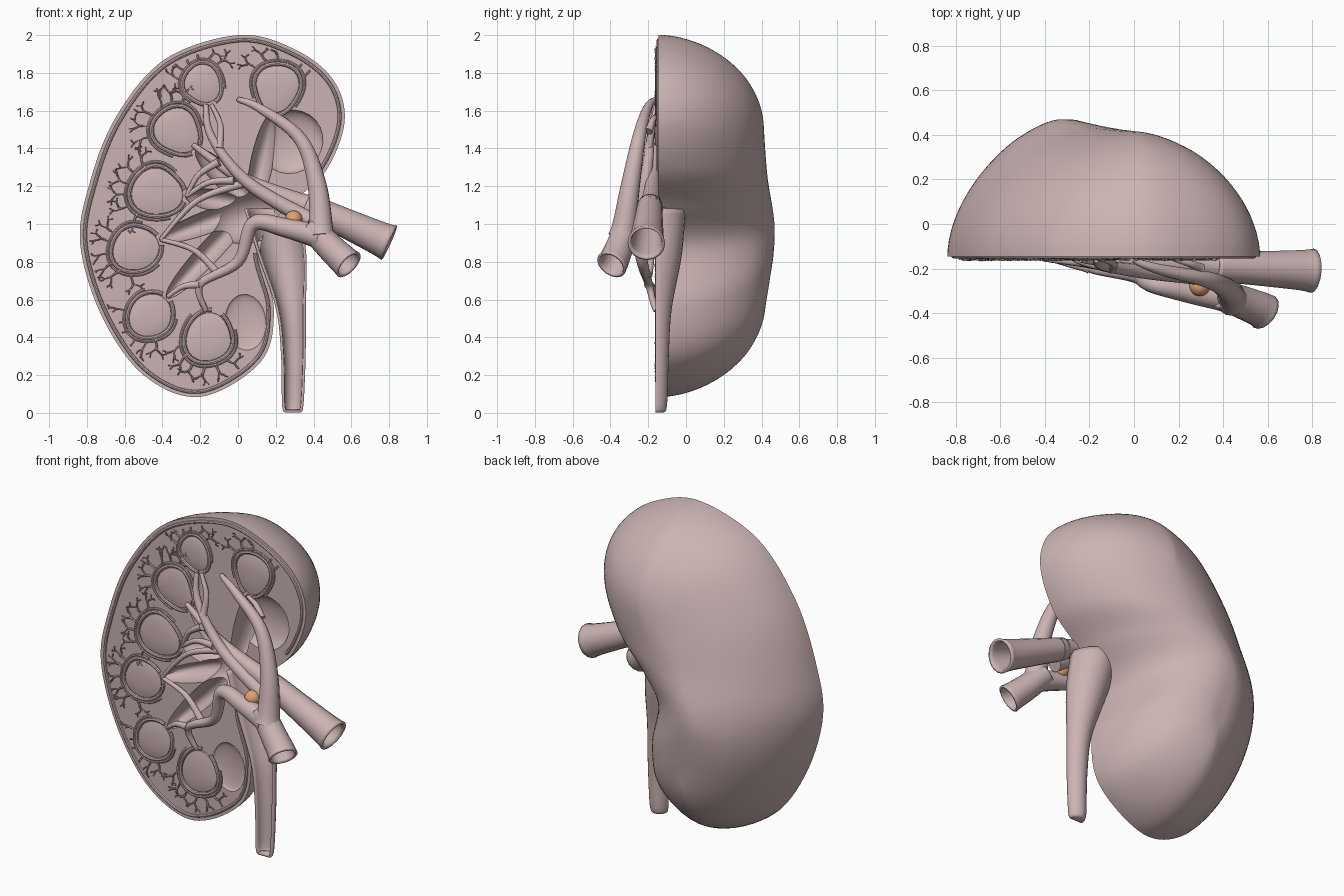
import bpy, bmesh, math, random
from mathutils import Vector

if "Cube" in bpy.data.objects:
    bpy.data.objects.remove(bpy.data.objects["Cube"])

random.seed(4)
FACE = -0.145          # y of the cut face
HILUM = Vector((.08, 1.1))
flesh = bpy.data.materials.new("flesh")
flesh.diffuse_color = (0.60, 0.45, 0.45, 1)
flesh.use_nodes = True
flesh.node_tree.nodes["Principled BSDF"].inputs["Base Color"].default_value = flesh.diffuse_color
orange = bpy.data.materials.new("orange")
orange.diffuse_color = (0.75, 0.36, 0.16, 1)
orange.use_nodes = True
orange.node_tree.nodes["Principled BSDF"].inputs["Base Color"].default_value = orange.diffuse_color


def spline(pts, n=6, closed=False):
    """Catmull-Rom sampling of tuples of any size."""
    P = [Vector(p) for p in pts]
    k, out = len(P), []
    for i in range(k if closed else k - 1):
        a, b, c, d = (P[j % k] if closed else P[min(max(j, 0), k - 1)] for j in range(i - 1, i + 3))
        for t in (s / n for s in range(n)):
            out.append(0.5 * (2 * b + (c - a) * t + (2 * a - 5 * b + 4 * c - d) * t * t
                              + (3 * b - a - 3 * c + d) * t ** 3))
    return out if closed else out + [P[-1]]


def smooth(ob, angle=40):
    bpy.ops.object.select_all(action='DESELECT')
    ob.select_set(True)
    bpy.context.view_layer.objects.active = ob
    bpy.ops.object.shade_smooth_by_angle(angle=math.radians(angle))


def finish(name, bm, mat=flesh):
    bmesh.ops.recalc_face_normals(bm, faces=bm.faces[:])
    me = bpy.data.meshes.new(name)
    bm.to_mesh(me)
    bm.free()
    ob = bpy.data.objects.new(name, me)
    bpy.context.collection.objects.link(ob)
    me.materials.append(mat)
    smooth(ob)
    return ob


def bridge(bm, loops, closed=True):
    """Quads between successive vertex loops."""
    n = len(loops[0])
    for a, b in zip(loops, loops[1:]):
        for i in range(n if closed else n - 1):
            j = (i + 1) % n
            bm.faces.new((a[i], a[j], b[j], b[i]))


def add_wall(ob, thickness, offset):
    m = ob.modifiers.new("wall", 'SOLIDIFY')
    m.thickness, m.offset = thickness, offset


def tubes(name, paths, res=3, caps=True):
    """Tapered tubes through lists of (x, y, z, radius)."""
    cu = bpy.data.curves.new(name, 'CURVE')
    cu.dimensions = '3D'
    cu.bevel_depth, cu.bevel_resolution, cu.use_fill_caps = 1, res, caps
    for path in paths:
        sp = cu.splines.new('POLY')
        sp.points.add(len(path) - 1)
        for p, q in zip(sp.points, path):
            p.co, p.radius = (q[0], q[1], q[2], 1), q[3]
    ob = bpy.data.objects.new(name, cu)
    bpy.context.collection.objects.link(ob)
    bpy.ops.object.select_all(action='DESELECT')
    ob.select_set(True)
    bpy.context.view_layer.objects.active = ob
    bpy.ops.object.convert(target='MESH')
    ob = bpy.context.object
    ob.data.materials.clear()
    ob.data.materials.append(flesh)
    smooth(ob)
    return ob


# kidney body: outline shrunk onto a curved spine to form the domed back
outline = spline([(0, 2), (.29, 1.93), (.5, 1.77), (.565, 1.55), (.47, 1.29), (.28, 1.1),
                  (.12, .88), (.19, .55), (.12, .27), (-.2, .085), (-.5, .2), (-.72, .51),
                  (-.835, .89), (-.79, 1.2), (-.65, 1.56), (-.39, 1.87)], 9, True)
spine = spline([(-.26, .6, .57), (-.32, .95, .62), (-.17, 1.25, .58), (.03, 1.5, .56)], 20)
bm = bmesh.new()
rings = []
for k in range(22):
    t = math.pi / 2 * k / 22
    ring = []
    for p in outline:
        u = min(max((p.y - .085) / 1.915, 0), .9999) * (len(spine) - 1)
        m = spine[int(u)].lerp(spine[int(u) + 1], u % 1)
        taper = 1 + .5 * max(0, m.x - p.x)
        q = Vector((m.x, m.y)).lerp(p, math.cos(t) ** taper)
        ring.append(bm.verts.new((q.x, FACE + m.z * math.sin(t) ** 1.1, q.y)))
    rings.append(ring)
bridge(bm, rings)
bm.faces.new(rings[0])
# close the crest by zipping the two sides of the last ring together
last, n = rings[-1], len(outline)
low = min(range(n), key=lambda i: outline[i].y)
i, j = 0, 0
while i - j < n:
    a, b = last[i % n], last[j % n]
    step_i = i < low and (j <= low - n or outline[(i + 1) % n].y > outline[(j - 1) % n].y)
    c = last[(i + 1) % n] if step_i else last[(j - 1) % n]
    if len({a, b, c}) == 3:
        bm.faces.new((a, b, c))
    i, j = (i + 1, j) if step_i else (i, j - 1)
crest = [v for r in rings[15:] for v in r]
for _ in range(6):
    bmesh.ops.smooth_vert(bm, verts=crest, factor=.5, use_axis_x=False, use_axis_y=True,
                          use_axis_z=False)
body = finish("kidney_body", bm)

# pyramid positions: (x, z, radius)
pyramids = [(-.19, 1.75, .095), (.21, 1.73, .115), (-.33, 1.5, .115), (-.44, 1.17, .125),
            (-.55, .865, .115), (-.47, .51, .11), (-.16, .39, .12)]


def edge(i, a, s):
    """Point on teardrop i at angle a from its tip, which aims at the hilum."""
    x, z, r = pyramids[i]
    c = Vector((x, z))
    d = (HILUM - c).normalized()
    r *= s * (1 + .22 * max(0, math.cos(a)) ** 4 + .04 * math.sin(3 * a + i))
    return c + (d * math.cos(a) + Vector((-d.y, d.x)) * math.sin(a)) * r


# hollows: pelvis, smooth upper and lower lobes, then a calyx toward each pyramid
cuts = [(Vector((.24, 1.08)), Vector((-.12, 1.0)), .14, .17),
        (Vector((.17, 1.34)), Vector((.39, 1.53)), .165, .07),
        (Vector((.03, .6)), Vector((.05, .36)), .11, .025)]
cuts += [(HILUM, edge(i, 0, 1.25), .06, .12) for i in range(6)]
for p, q, w, d in cuts:
    bm = bmesh.new()
    bmesh.ops.create_uvsphere(bm, u_segments=24, v_segments=14, radius=1)
    axis = (q - p).normalized()
    side = Vector((-axis.y, axis.x))
    for v in bm.verts:
        f = (p + q) / 2 + axis * v.co.x * ((q - p).length / 2 + .03) + side * v.co.y * w
        v.co = (f.x, FACE - .003 + v.co.z * d, f.y)
    cutter = finish("cutter", bm)
    mod = body.modifiers.new("cut", 'BOOLEAN')
    mod.operation, mod.solver, mod.object = 'DIFFERENCE', 'EXACT', cutter
    bpy.context.view_layer.objects.active = body
    bpy.ops.object.modifier_apply(modifier=mod.name)
    bpy.data.objects.remove(cutter)
smooth(body, 35)

# capsule: thin raised rim along the outline, open at the hilum
rim = []
for i, p in enumerate(outline):
    tan = (outline[(i + 1) % n] - outline[i - 1]).normalized()
    q = p + Vector((tan.y, -tan.x)) * .028
    rim.append((q.x, FACE, q.y, .01))
tubes("capsule_rim", [rim[55:] + rim[:38]], 2)

# pyramids with ring vessels and branching tufts
ring_paths, tufts = [], []


def twig(p, ang, length, r, depth):
    pts = [(p.x, FACE - .008, p.y, r)]
    for _ in range(3):
        ang += random.uniform(-.35, .35)
        step = p + Vector((math.cos(ang), math.sin(ang))) * length / 3
        if min((step - o).length for o in outline) < .05:
            break
        p = step
        pts.append((p.x, FACE - random.uniform(.004, .018), p.y, r * .85))
    if len(pts) > 1:
        tufts.append(pts)
    if depth and len(pts) > 3:
        for s in (-1, 1):
            twig(p, ang + s * random.uniform(.4, .9), length * .65, r * .75, depth - 1)


for i, (x, z, r) in enumerate(pyramids):
    bm = bmesh.new()
    loops = []
    for s, y in ((1, .01), (.97, -.008), (.75, -.014), (.4, -.018)):
        pts = [edge(i, math.tau * k / 28, s) for k in range(28)]
        loops.append([bm.verts.new((e.x, FACE + y, e.y)) for e in pts])
    bridge(bm, loops)
    bm.faces.new(loops[-1])
    finish("pyramid", bm)
    for s, rad, gap in ((1.08, .011, .2), (1.23, .008, .9)):
        pts = [edge(i, gap + (math.tau - 2 * gap) * k / 28, s) for k in range(29)]
        ring_paths.append([(e.x, FACE - .008, e.y, rad) for e in pts])
    for k in range(6):
        e = edge(i, math.pi + (k - 2.5) * .42, 1.12)
        twig(e, math.atan2(e.y - z, e.x - x), .06, .007, 2)
tubes("arcuate_vessels", ring_paths, 2)
tubes("cortical_twigs", tufts, 1)

# ureter: open half tube widening into the pelvis (centre x, half width, z)
bm = bmesh.new()
grid = []
for x, w, z in spline([(.29, .035, .008), (.29, .05, .045), (.293, .058, .3), (.28, .072, .55),
                       (.235, .12, .83), (.18, .14, 1.08)], 6):
    arc = [math.pi * k / 14 for k in range(15)]
    grid.append([bm.verts.new((x - w * math.cos(a), -.162 + 1.1 * w * math.sin(a), z)) for a in arc])
bridge(bm, grid, False)
bm.faces.new(grid[0])
add_wall(finish("ureter", bm), .014, 0)


def vessel(r0, r1, y0, y1, *xz):
    """Vessel through (x, z) points, depth and radius easing along its length."""
    pts = spline(xz, 7)
    ts = [k / (len(pts) - 1) for k in range(len(pts))]
    return [(p.x, y0 + (y1 - y0) * t, p.y, r0 + (r1 - r0) * t ** .7) for p, t in zip(pts, ts)]


# large open vessel trunks
front = vessel(.085, .068, -.395, -.31, (.585, .785), (.49, .875), (.39, .98))
rear = vessel(.1, .065, -.21, -.19, (.80, .90), (.58, 1.0), (.36, 1.1))
for name, path in (("front_trunk", front), ("rear_trunk", rear)):
    add_wall(tubes(name, [path], 6, False), .014, -1)

# main branches, then side branches from a fork to the tip of a pyramid
branches = [
    vessel(.075, .013, -.34, -.16, (.44, .93), (.42, 1.2), (.33, 1.45), (.12, 1.61), (0, 1.66)),
    vessel(.07, .013, -.34, -.16, (.44, .93), (.25, .98), (.08, 1.0), (0, .8), (-.2, .68), (-.17, .54)),
    vessel(.05, .013, -.24, -.16, (.38, 1.02), (.05, 1.22), (-.14, 1.46), (-.17, 1.63)),
    vessel(.07, .013, -.19, -.16, (.4, 1.08), (.02, 1.24), (-.24, 1.42))]
for fork, i in (((-.1, 1.33), 3), ((.05, 1.22), 4), ((-.1, .73), 4), ((-.2, .68), 5),
                ((.3, 1.49), 1), ((-.1, 1.4), 0), ((-.02, 1.23), 3)):
    a, b = Vector(fork), edge(i, 0, 1.1)
    bend = (a + b) / 2 + Vector((b.y - a.y, a.x - b.x)) * .12
    branches.append(vessel(.024, .011, -.2, -.155, a, bend, b))
tubes("branch_vessels", branches, 4)

# orange ball at the vessel fork
bm = bmesh.new()
bmesh.ops.create_uvsphere(bm, u_segments=24, v_segments=14, radius=.046)
bmesh.ops.translate(bm, verts=bm.verts, vec=(.295, -.278, 1.025))
finish("fork_ball", bm, orange)
